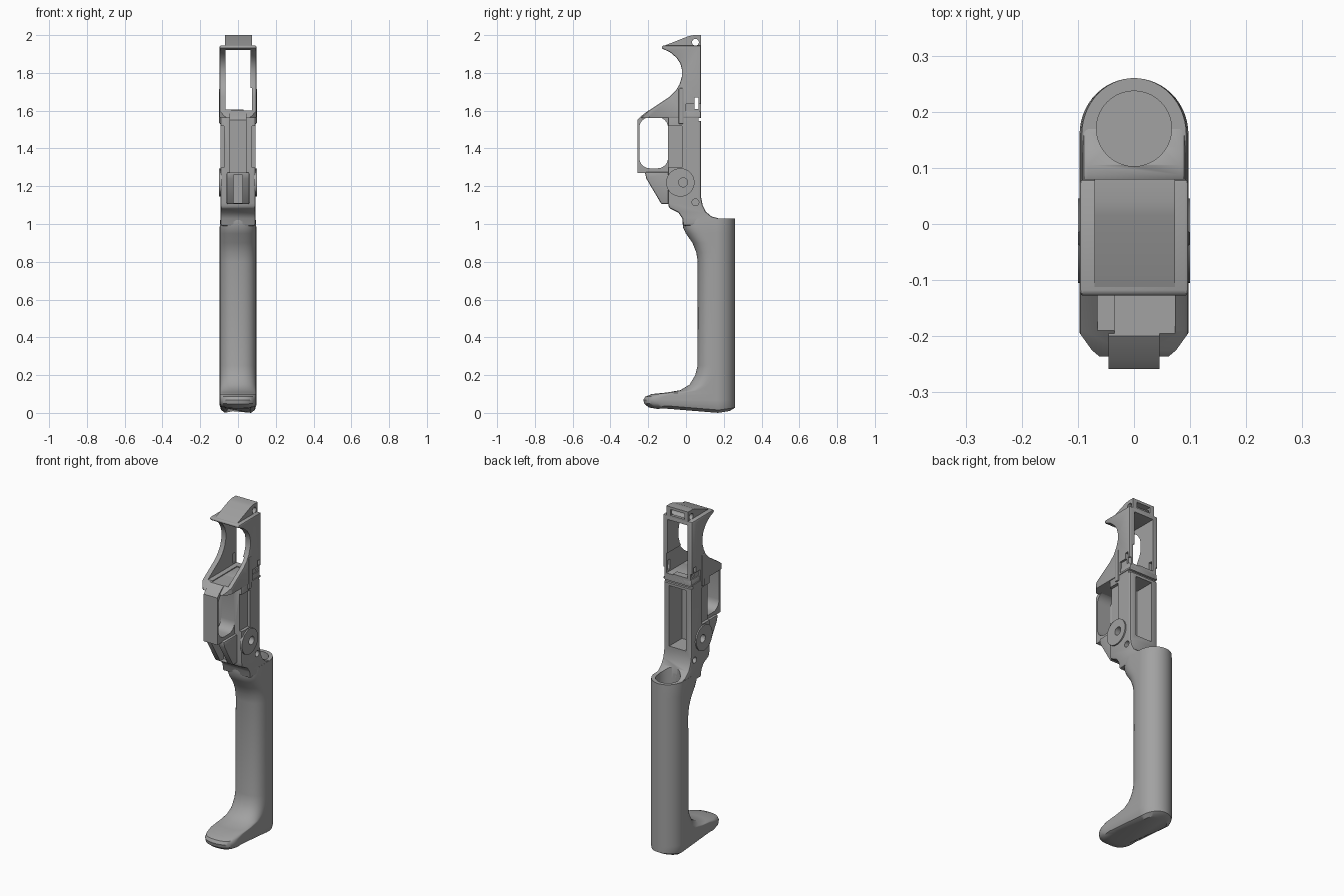
import bpy, bmesh, math
from mathutils import Vector

old = bpy.data.objects.get("Cube")
if old:
    bpy.data.objects.remove(old)

grey = bpy.data.materials.new("satin_grey")
grey.use_nodes = True
grey.diffuse_color = (0.36, 0.36, 0.36, 1)
grey.node_tree.nodes["Principled BSDF"].inputs["Base Color"].default_value = grey.diffuse_color


def finish(bm, name):
    bmesh.ops.recalc_face_normals(bm, faces=bm.faces)
    mesh = bpy.data.meshes.new(name)
    bm.to_mesh(mesh)
    bm.free()
    ob = bpy.data.objects.new(name, mesh)
    bpy.context.collection.objects.link(ob)
    mesh.materials.append(grey)
    return ob


def prism(name, profile, x0, x1):
    """Side profile of (y, z) points, extruded from x0 to x1."""
    bm = bmesh.new()
    face = bm.faces.new([bm.verts.new((x0, y, z)) for y, z in profile])
    new = bmesh.ops.extrude_face_region(bm, geom=[face])["geom"]
    bmesh.ops.translate(bm, verts=[v for v in new if isinstance(v, bmesh.types.BMVert)], vec=(x1 - x0, 0, 0))
    return finish(bm, name)


def box(name, x, y, z):
    return prism(name, [(y[0], z[0]), (y[1], z[0]), (y[1], z[1]), (y[0], z[1])], *x)


def disc(name, y, z, r, x0, x1, n=24):
    ring = [(y + r * math.cos(2 * math.pi * i / n), z + r * math.sin(2 * math.pi * i / n)) for i in range(n)]
    return prism(name, ring, x0, x1)


def loft(name, rings):
    bm = bmesh.new()
    rows = [[bm.verts.new(p) for p in ring] for ring in rings]
    n = len(rows[0])
    for a, b in zip(rows, rows[1:]):
        for i in range(n):
            bm.faces.new((a[i], a[(i + 1) % n], b[(i + 1) % n], b[i]))
    bm.faces.new(rows[0])
    bm.faces.new(rows[-1])
    return finish(bm, name)


def activate(ob):
    bpy.ops.object.select_all(action="DESELECT")
    ob.select_set(True)
    bpy.context.view_layer.objects.active = ob


def modify(ob, kind, **settings):
    mod = ob.modifiers.new(kind.lower(), kind)
    for key, value in settings.items():
        setattr(mod, key, value)
    activate(ob)
    bpy.ops.object.modifier_apply(modifier=mod.name)


def cut(ob, *cutters):
    for c in cutters:
        modify(ob, "BOOLEAN", object=c, operation="DIFFERENCE", solver="EXACT")
        bpy.data.objects.remove(c)


def bevel(ob, width, segments=2):
    modify(ob, "BEVEL", width=width, segments=segments, limit_method="ANGLE", angle_limit=math.radians(40))


def smooth(ob, angle=35):
    activate(ob)
    bpy.ops.object.shade_smooth_by_angle(angle=math.radians(angle))


# Stock: stacked rounded sections, each (z, front y, half width)
sections = [(0.0, -0.15, 0.07), (0.015, -0.195, 0.09), (0.04, -0.22, 0.097), (0.065, -0.225, 0.097),
            (0.085, -0.215, 0.097), (0.1, -0.18, 0.097), (0.108, -0.1, 0.097), (0.12, -0.03, 0.097),
            (0.15, 0.02, 0.097), (0.2, 0.05, 0.097), (0.25, 0.062, 0.097), (0.8, 0.063, 0.097),
            (0.85, 0.055, 0.097), (0.9, 0.035, 0.097), (0.95, 0.0, 0.097), (0.98, -0.014, 0.097),
            (1.01, -0.018, 0.095), (1.03, -0.018, 0.093)]


def section(z, front, half, n=28):
    back = 0.26 if z > 0.01 else 0.23
    depth = min(0.1, 0.16 - front)
    ring = []
    for i in range(n):
        a = math.pi * i / (n - 1)
        ring.append(Vector((half * math.cos(a), 0.16 + (back - 0.16) * math.sin(a), z)))
    for i in range(n):
        a = math.pi + math.pi * i / (n - 1)
        c, s = math.cos(a), math.sin(a)
        ring.append(Vector((half * math.copysign(abs(c) ** 0.8, c), front + depth - depth * abs(s) ** 0.8 - 0.001, z)))
    # Underside: shallow arch between heel and toe
    fade = max(0, 1 - z / 0.09)
    for p in ring:
        p.z += fade * (0.028 * min(1, abs(p.y - 0.17) / 0.17) - 0.01 * max(0, -p.y - 0.08) / 0.1)
    return ring


stock = loft("stock", [section(*s) for s in sections])
bore = lambda: loft("bore", [[Vector((0.067 * math.cos(t * math.pi / 20), 0.17 + 0.067 * math.sin(t * math.pi / 20), z))
                              for t in range(40)] for z in (0.88, 1.3)])
cut(stock, bore())
smooth(stock)

# Main housing with a concave sweep down onto the stock
body = prism("housing", [(0.08, 1.6), (0.08, 1.14), (0.088, 1.1), (0.105, 1.065), (0.135, 1.04), (0.175, 1.03),
                         (0.175, 1.0), (-0.015, 0.99), (-0.02, 1.03), (-0.04, 1.06), (-0.09, 1.085), (-0.095, 1.11),
                         (-0.095, 1.6)], -0.092, 0.092)
bevel(body, 0.01)
cut(body, bore(),
    box("pocket", (-0.055, 0.055), (-0.04, 0.3), (1.17, 1.53)),
    box("groove", (-0.2, 0.2), (0.066, 0.2), (1.545, 1.56)),
    box("front_recess", (-0.04, 0.04), (-0.2, -0.08), (1.28, 1.57)))
for s in (-1, 1):
    # Slimmer flanks and blind decorative dimples
    cut(body, box("flank", sorted((s * 0.075, s * 0.2)), (-0.2, -0.02), (1.3, 1.52)),
        *[disc("dimple", y, z, r, *sorted((s * 0.06, s * 0.2)))
          for y, z, r in ((0.05, 1.115, 0.018), (-0.015, 1.22, 0.024))])
smooth(body)

# Raised rounded bosses on both flanks
for s, side in ((1, "left"), (-1, "right")):
    boss = disc(side + "_flank_boss", -0.03, 1.22, 0.075, *sorted((s * 0.085, s * 0.1)), n=40)
    cut(boss, disc("dimple", -0.015, 1.22, 0.024, *sorted((s * 0.06, s * 0.2))))
    smooth(boss)

# Open well: curved front edge, flared lower lip
well = prism("well_frame", [(0.08, 1.56), (0.08, 1.945), (-0.125, 1.945), (-0.13, 1.93), (-0.085, 1.91),
                            (-0.05, 1.88), (-0.03, 1.85), (-0.022, 1.82), (-0.022, 1.78), (-0.034, 1.74),
                            (-0.055, 1.705), (-0.085, 1.675), (-0.19, 1.605), (-0.24, 1.56)], -0.097, 0.097)
bevel(well, 0.007)
cut(well, box("opening", (-0.065, 0.065), (-0.4, 0.4), (1.605, 1.92)),
    box("throat", (-0.035, 0.035), (-0.4, 0.04), (1.58, 1.62)),
    box("left_relief", (0.03, 0.073), (-0.4, 0.4), (1.6, 1.72)))
for s in (-1, 1):
    # Taper toward the front of the lip, and side slots
    taper = loft("taper", [[Vector((s * x, y, z)) for x, y in ((0.2, -0.17), (0.1, -0.19), (0.075, -0.225),
                                                              (0.045, -0.25), (0.045, -0.4), (0.2, -0.4))]
                           for z in (1.4, 1.75)])
    cut(well, taper,
        box("slot", sorted((s * 0.05, s * 0.2)), (0.045, 0.066), (1.61, 1.67)),
        box("channel", sorted((s * 0.085, s * 0.2)), (0.0, 0.1), (1.57, 1.635)))
    rib = box(("left" if s > 0 else "right") + "_side_rib", sorted((s * 0.085, s * 0.1)), (-0.04, -0.012), (1.53, 1.72))
    bevel(rib, 0.006)
smooth(well)

# Sloped nose block above the frame
nose = prism("nose_block", [(0.08, 1.935), (0.08, 2.0), (0.04, 2.0), (0.015, 1.995), (-0.125, 1.94), (-0.125, 1.935)], -0.07, 0.073)
cut(nose, box("notch", (-0.045, 0.045), (0.04, 0.2), (1.95, 1.985)),
    disc("nose_hole", 0.05, 1.962, 0.018, -0.2, 0.2))
smooth(nose)

# Loop guard with a rounded window
guard = prism("loop_guard", [(-0.08, 1.6), (-0.2, 1.6), (-0.24, 1.57), (-0.258, 1.55), (-0.258, 1.27),
                             (-0.08, 1.27)], -0.045, 0.045)
window = box("window", (-0.3, 0.3), (-0.247, -0.095), (1.295, 1.565))
corners = bmesh.new()
corners.from_mesh(window.data)
edges = [e for e in corners.edges if abs(e.verts[0].co.x - e.verts[1].co.x) > 0.1]
bmesh.ops.bevel(corners, geom=edges, offset=0.055, segments=6, profile=0.5, affect="EDGES")
corners.to_mesh(window.data)
corners.free()
cut(guard, window)
smooth(guard)

# Angled lower mount with a front slot
mount = prism("lower_mount", [(-0.08, 1.275), (-0.218, 1.275), (-0.21, 1.24), (-0.13, 1.105), (-0.08, 1.105)], -0.06, 0.06)
bevel(mount, 0.008)
cut(mount, box("slot", (-0.025, 0.025), (-0.4, -0.1), (1.11, 1.26)))
smooth(mount)
